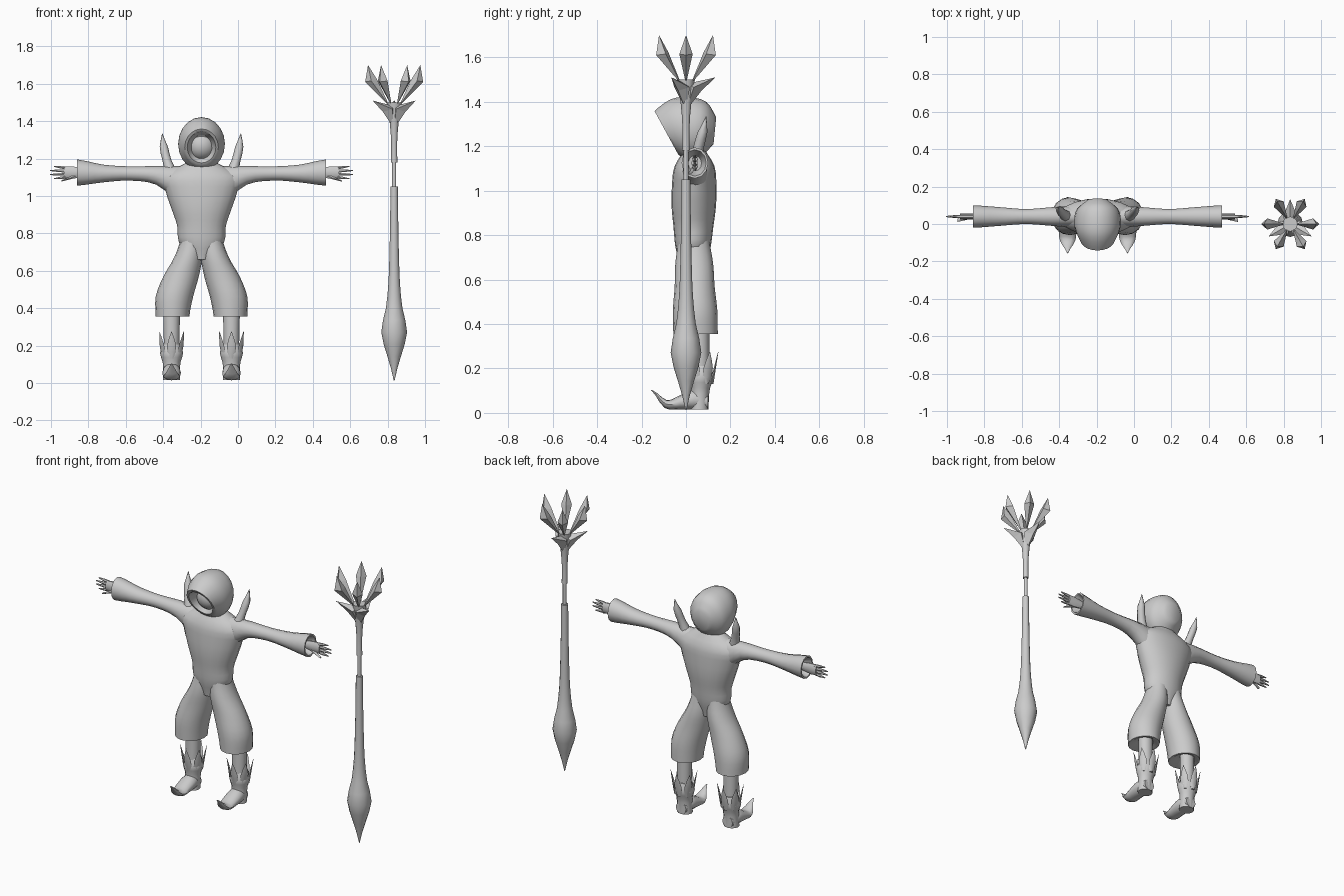
import bpy
import bmesh
from math import sin, cos, pi, radians
from mathutils import Vector, Matrix

if "Cube" in bpy.data.objects:
    bpy.data.objects.remove(bpy.data.objects["Cube"])

GREY = (.6, .6, .6, 1)
grey = bpy.data.materials.new("plain grey")
grey.use_nodes = True
grey.diffuse_color = GREY
grey.node_tree.nodes["Principled BSDF"].inputs["Base Color"].default_value = GREY

FIGURE = -.195
STAFF = .835


def mix(t, start, end):
    return start + (end - start) * t


def flow(t, *keys):
    """Smooth curve through evenly spaced key values."""
    last = len(keys) - 1
    place = t * last
    i = min(int(place), last - 1)
    f = place - i
    before, start, end, after = [keys[max(0, min(last, k))] for k in range(i - 1, i + 3)]
    leave, arrive = (end - before) / 2, (after - start) / 2
    bend = start - end
    return start + f * (leave + f * (-3 * bend - 2 * leave - arrive + f * (2 * bend + leave + arrive)))


def upright(x, y, z, width, depth):
    """Level ring: centre and two half-axes."""
    return Vector((x, y, z)), Vector((width, 0, 0)), Vector((0, depth, 0))


def sideways(x, y, z, depth, height):
    """Ring facing the side."""
    return Vector((x, y, z)), Vector((0, depth, 0)), Vector((0, 0, height))


def leaning(x, y, z, width, height, lean):
    """Ring facing the front, tipped by an angle."""
    tall = Vector((0, sin(lean), cos(lean))) * height
    return Vector((x, y, z)), Vector((width, 0, 0)), tall


def sweep(bm, rule, steps=12, sides=16, hollow=0):
    """Skin the rings that a rule gives along t, with an optional sunken end."""
    rings = [rule(k / steps) for k in range(steps + 1)]
    if hollow:
        centre, u, v = rings[-1]
        inward = (rings[-2][0] - centre).normalized() * hollow
        rings += [(centre, u * .85, v * .85), (centre + inward, u / 2, v / 2)]
    turns = [2 * pi * k / sides for k in range(sides)]
    loops = [[bm.verts.new(c + u * cos(a) + v * sin(a)) for a in turns] for c, u, v in rings]
    for low, high in zip(loops, loops[1:]):
        for i in range(sides):
            j = (i + 1) % sides
            bm.faces.new((low[i], low[j], high[j], high[i]))
    bm.faces.new(loops[0])
    bm.faces.new(loops[-1])


def finish(bm, name, x=FIGURE, mirror=False, smooth=True):
    """Turn a bmesh into a shaded object standing at x."""
    bmesh.ops.recalc_face_normals(bm, faces=bm.faces)
    mesh = bpy.data.meshes.new(name)
    bm.to_mesh(mesh)
    bm.free()
    mesh.materials.append(grey)
    part = bpy.data.objects.new(name, mesh)
    bpy.context.collection.objects.link(part)
    part.location.x = x
    if mirror:
        part.modifiers.new("Mirror", "MIRROR").use_mirror_merge = False
    if smooth:
        bpy.ops.object.select_all(action="DESELECT")
        part.select_set(True)
        bpy.context.view_layer.objects.active = part
        bpy.ops.object.shade_smooth_by_angle(angle=radians(50))


def build(name, rule, x=FIGURE, mirror=False, **options):
    bm = bmesh.new()
    sweep(bm, rule, **options)
    finish(bm, name, x, mirror)


# Torso, from crotch to collar
def torso(t):
    width = flow(t, .05, .12, .13, .16, .19, .2, .05)
    depth = flow(t, .06, .08, .09, .1, .1, .09, .04)
    return upright(0, mix(t, .03, .04), mix(t, .66, 1.2), width, depth)


# Sleeve, from chest to flared cuff
def sleeve(t):
    height = flow(t, .1, .05, .038, .047, .07)
    depth = flow(t, .06, .05, .04, .05, .06)
    middle = flow(t, 1.06, 1.11, 1.12, 1.12, 1.125)
    return sideways(mix(t, .1, .665), .04, middle, depth, height)


# Baggy breeches, from hip to hem
def breeches(t):
    out = flow(t, .05, .07, .11, .145, .155)
    width = flow(t, .06, .075, .095, .1, .09)
    depth = flow(t, .07, .085, .09, .1, .1)
    return upright(out, mix(t, .035, .043), mix(t, .78, .355), width, depth)


# Lower leg and boot
def lower_leg(t):
    return upright(.16, .065, mix(t, .15, .42), mix(t, .04, .046), .04)


def boot_shaft(t):
    width = flow(t, .046, .045, .048, .062, .045)
    return upright(.16, mix(t, .06, .07), mix(t, .015, .21), width, width * .9)


def boot_foot(t):
    """The foot ends in a toe that curls up to a point."""
    width = flow(t, .035, .048, .048, .04, .003)
    height = flow(t, .035, .045, .032, .018, .002)
    middle = flow(t, .05, .06, .047, .04, .103)
    lean = flow(t, 0, 0, 0, .3, .9)
    return leaning(.16, mix(t, .1, -.155), middle, width, height, lean)


# Shoulder horn
def shoulder_horn(t):
    width = flow(t, .034, .024, .022, .001)
    out, back = flow(t, .165, .195, .21), flow(t, .04, .065, .09)
    return upright(out, back, mix(t, 1.12, 1.335), width, width)


# Hood, from the back of the head to the open front
def hood(t):
    width = flow(t, .05, .11, .125, .118, .09)
    height = flow(t, .06, .125, .144, .14, .112)
    middle = flow(t, 1.27, 1.275, 1.278, 1.275, 1.26)
    lean = flow(t, .1, .1, -.1, -.25, -.5)
    return leaning(0, flow(t, .13, .08, .02, -.035, -.088), middle, width, height, lean)


def neck(t):
    return upright(0, .03, mix(t, 1.14, 1.24), mix(t, .06, .045), .045)


build("torso", torso, steps=18, sides=20)
build("sleeves", sleeve, mirror=True, sides=12, hollow=.06)
build("breeches", breeches, mirror=True, hollow=.02)
build("lower_legs", lower_leg, mirror=True, steps=2, sides=12)
build("boot_shafts", boot_shaft, mirror=True, steps=8, sides=12)
build("boot_feet", boot_foot, mirror=True, sides=12)
build("shoulder_horns", shoulder_horn, mirror=True, steps=6, sides=8)
build("hood", hood, sides=20, hollow=.06)
build("neck", neck, steps=1)

# Face
bm = bmesh.new()
bmesh.ops.create_uvsphere(bm, u_segments=20, v_segments=12, radius=.08,
                          matrix=Matrix.Translation((0, .01, 1.27)))
finish(bm, "face")

# Pointed leaves round each boot top
bm = bmesh.new()
for i in range(6):
    turn = pi / 2 + i * pi / 3
    out = Vector((cos(turn), sin(turn), 0))
    side = Vector((-sin(turn), cos(turn), 0))

    def leaf(t):
        centre = Vector((.16, .07, mix(t, .13, .275))) + out * mix(t, .045, .075)
        return centre, side * flow(t, .012, .026, .018, .001), out * mix(t, .01, .001)
    sweep(bm, leaf, steps=4, sides=6)
finish(bm, "boot_leaves", mirror=True)

# Hands: palm, four fanned fingers and a thumb
bm = bmesh.new()


def palm(t):
    return sideways(mix(t, .59, .735), .04, 1.125, .015, flow(t, .02, .025, .035, .032))


def thumb(t):
    return sideways(mix(t, .66, .75), mix(t, .04, .02), mix(t, 1.11, 1.08), .009, mix(t, .012, .004))


sweep(bm, palm, steps=4, sides=10)
sweep(bm, thumb, steps=3, sides=6)
for i in range(4):
    reach = .81 if i in (1, 2) else .79

    def finger(t):
        height = 1.125 + (i - 1.5) * mix(t, .016, .022)
        radius = flow(t, .009, .008, .003)
        return sideways(mix(t, .715, reach), .04, height, radius, radius)
    sweep(bm, finger, steps=4, sides=6)
finish(bm, "hands", mirror=True)


# Staff: heavy pointed foot, thin grip and cup
def staff_foot(t):
    radius = flow(t, .002, .036, .069, .044, .031, .026, .023, .021, .02)
    return upright(0, 0, mix(t, .012, 1.05), radius, radius)


def staff_grip(t):
    return upright(0, 0, mix(t, 1.04, 1.19), .011, .011)


def staff_cup(t):
    radius = flow(t, .017, .016, .024, .04)
    return upright(0, 0, mix(t, 1.18, 1.5), radius, radius)


build("staff_foot", staff_foot, STAFF, steps=16, sides=12)
build("staff_grip", staff_grip, STAFF, steps=1, sides=12)
build("staff_cup", staff_cup, STAFF, steps=6, sides=12)


def blades(name, count, start, base, inner, outer, tip, width):
    """Faceted diamonds fanned round the staff; points are (radius, height)."""
    bm = bmesh.new()
    for k in range(count):
        spin = Matrix.Rotation(start + k * 2 * pi / count, 3, "Z")

        def corner(point, shift=0):
            return bm.verts.new(spin @ Vector((point[0], shift, point[1])))
        middle = [(a + b) / 2 for a, b in zip(inner, outer)]
        waist = [corner(inner), corner(middle, width), corner(outer), corner(middle, -width)]
        for end in (corner(base), corner(tip)):
            for i in range(4):
                bm.faces.new((end, waist[i], waist[(i + 1) % 4]))
    finish(bm, name, STAFF, smooth=False)


# Staff crown: three low petals and six tall blades
blades("crown_petals", 3, pi / 2, base=(0, 1.36), inner=(0, 1.48), outer=(.07, 1.45),
       tip=(.133, 1.51), width=.04)
blades("crown_blades", 6, 0, base=(.025, 1.48), inner=(.09, 1.62), outer=(.155, 1.61),
       tip=(.14, 1.7), width=.03)
